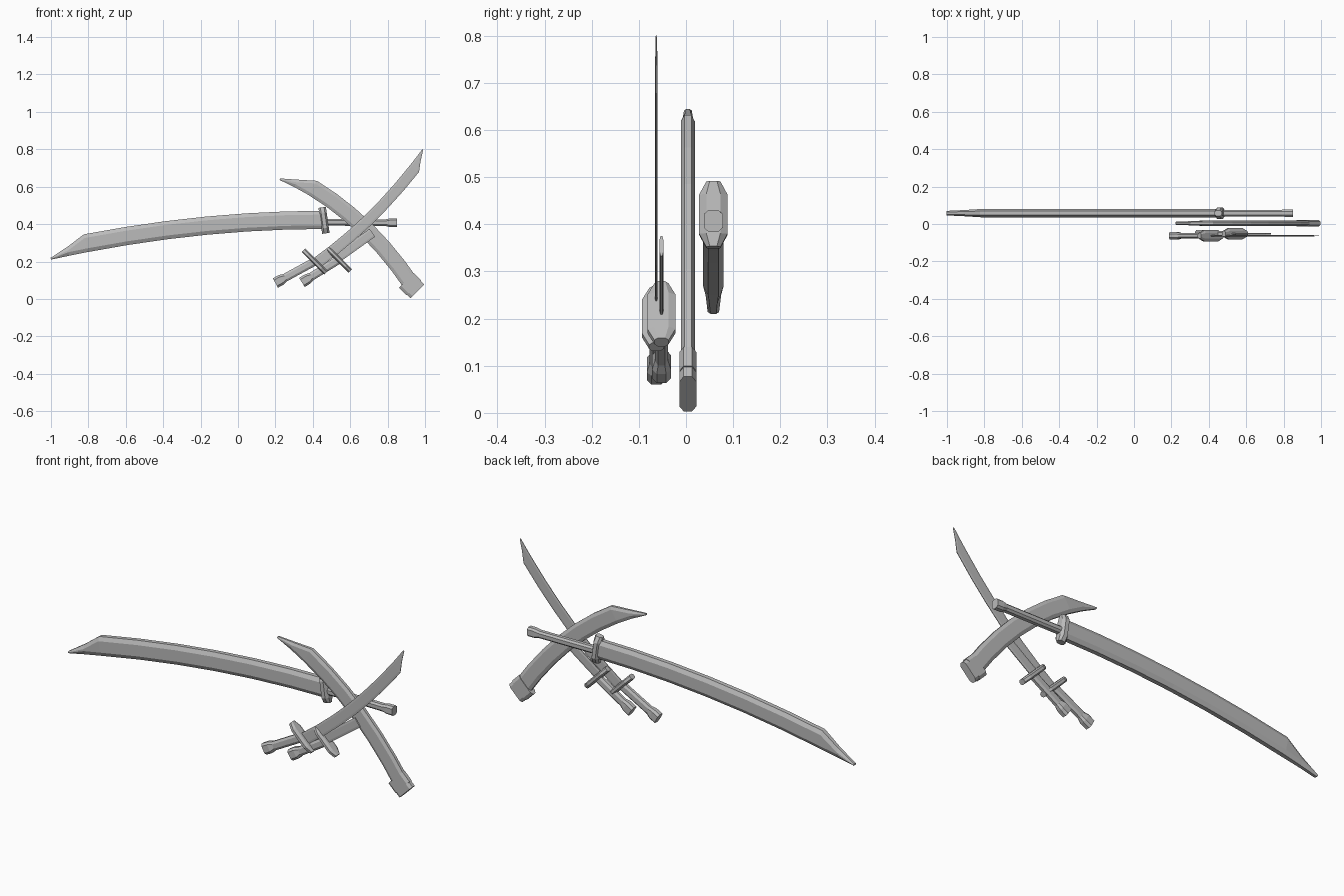
import bpy
import bmesh
from mathutils import Vector

default_cube = bpy.data.objects.get("Cube")
if default_cube:
    bpy.data.objects.remove(default_cube, do_unlink=True)

GREY = (0.5, 0.5, 0.5, 1)
steel = bpy.data.materials.new("plain_grey")
steel.use_nodes = True
steel.diffuse_color = GREY
steel.node_tree.nodes["Principled BSDF"].inputs["Base Color"].default_value = GREY


def right_of(direction):
    """Unit vector to the right of a direction in the front plane."""
    return Vector((direction.y, -direction.x)).normalized()


def loft(name, y, bevel, stations):
    """Join bevelled cross-sections; each station is (edge, other edge, depth)."""
    bm = bmesh.new()
    rings = []
    for near, far, depth in stations:
        rim = depth / 2
        step = (far - near) * min(0.4, bevel / (far - near).length)
        half_section = [(near, rim), (near + step, depth), (far - step, depth), (far, rim)]
        front = [(point, -offset) for point, offset in half_section]
        back = list(reversed(half_section))
        rings.append([bm.verts.new((point.x, y + offset, point.y))
                      for point, offset in front + back])
    for ring, following in zip(rings, rings[1:]):
        for i in range(len(ring)):
            bm.faces.new((ring[i - 1], ring[i], following[i], following[i - 1]))
    bm.faces.new(rings[0])
    bm.faces.new(rings[-1])
    bmesh.ops.recalc_face_normals(bm, faces=bm.faces)
    mesh = bpy.data.meshes.new(name)
    bm.to_mesh(mesh)
    bm.free()
    mesh.materials.append(steel)
    bpy.context.collection.objects.link(bpy.data.objects.new(name, mesh))


def blade(name, start, bend, end, y, width, depth, bevel, taper_from):
    """Sweep a blade along a curved edge, narrowing to a point at its end."""
    start, bend, end = Vector(start), Vector(bend), Vector(end)
    segments = 6
    steps = [taper_from * i / segments for i in range(segments + 1)]
    if taper_from < 1:
        steps += [(1 + taper_from) / 2, 1]
    stations = []
    for t in steps:
        first, second = start.lerp(bend, t), bend.lerp(end, t)
        edge = first.lerp(second, t)
        scale = 1 if t <= taper_from else max(0.1, (1 - t) / (1 - taper_from))
        across = right_of(second - first) * width * scale
        stations.append((edge, edge + across, depth * (1 + scale) / 2))
    loft(name, y, bevel, stations)


def bar(name, start, end, y, profile, bevel):
    """Straight bar from start to end; profile rows are (position, half-width, depth)."""
    side = right_of(end - start)
    loft(name, y, bevel, [(start.lerp(end, t) - side * width,
                           start.lerp(end, t) + side * width, depth)
                          for t, width, depth in profile])


def guard(name, centre, direction, y, length, width):
    """Crossguard whose ends are chamfered to half depth."""
    centre = Vector(centre)
    reach = Vector(direction).normalized() * length / 2
    depth = 0.03
    profile = [(0, width, depth / 2), (0.2, width, depth),
               (0.8, width, depth), (1, width, depth / 2)]
    bar(name, centre - reach, centre + reach, y, profile, width / 2)


def hilt(prefix, pommel, collar, y, width, depth):
    """Grip with a flared, faceted pommel at its free end."""
    pommel, collar = Vector(pommel), Vector(collar)
    neck = pommel + (collar - pommel).normalized() * 0.06
    flare, bulge = width * 1.3, 0.02
    bar(prefix + "_grip", neck, collar, y, [(0, width, depth), (1, width, depth)], width / 2)
    bar(prefix + "_pommel", pommel, neck, y,
        [(0, flare, bulge), (0.6, flare, bulge), (1, width, depth)], width / 2)


# Great sword at the back
BACK = 0.058
blade("great_blade", (0.47, 0.374), (-0.25, 0.375), (-1, 0.21), BACK, 0.097, 0.022, 0.02, 0.87)
guard("great_guard", (0.46, 0.42), (0.1, -0.7), BACK, 0.14, 0.02)
hilt("great", (0.85, 0.407), (0.46, 0.41), BACK, 0.018, 0.018)

# Curved scabbard with a stepped mouth, in the middle
MIDDLE = 0.004
blade("scabbard", (0.9, 0.04), (0.62, 0.46), (0.222, 0.636), MIDDLE, 0.088, 0.015, 0.016, 0.8)
mouth, throat, sheath = Vector((0.96, 0.04)), Vector((0.94, 0.06)), Vector((0.9, 0.1))
for name, start, end, width in (("scabbard_mouth", mouth, throat, 0.052),
                                ("scabbard_collar", throat, sheath, 0.056)):
    bar(name, start, end, MIDDLE, [(0, width, 0.018), (1, width, 0.018)], 0.015)

# Two slim swords at the front: a long curved one and a short square-ended one
FRONT, INNER = -0.063, -0.052
blade("long_blade", (0.4, 0.215), (0.72, 0.44), (0.985, 0.8), FRONT, 0.06, 0.003, 0.01, 0.88)
blade("short_blade", (0.5, 0.23), (0.6, 0.3), (0.703, 0.375), INNER, 0.052, 0.004, 0.01, 1)
for prefix, pommel, cross, y in (("long", (0.2, 0.085), (0.41, 0.2), FRONT),
                                 ("short", (0.342, 0.088), (0.54, 0.21), INNER)):
    guard(prefix + "_guard", cross, (1, -1), y, 0.17, 0.013)
    hilt(prefix, pommel, cross, y, 0.022, 0.014)
